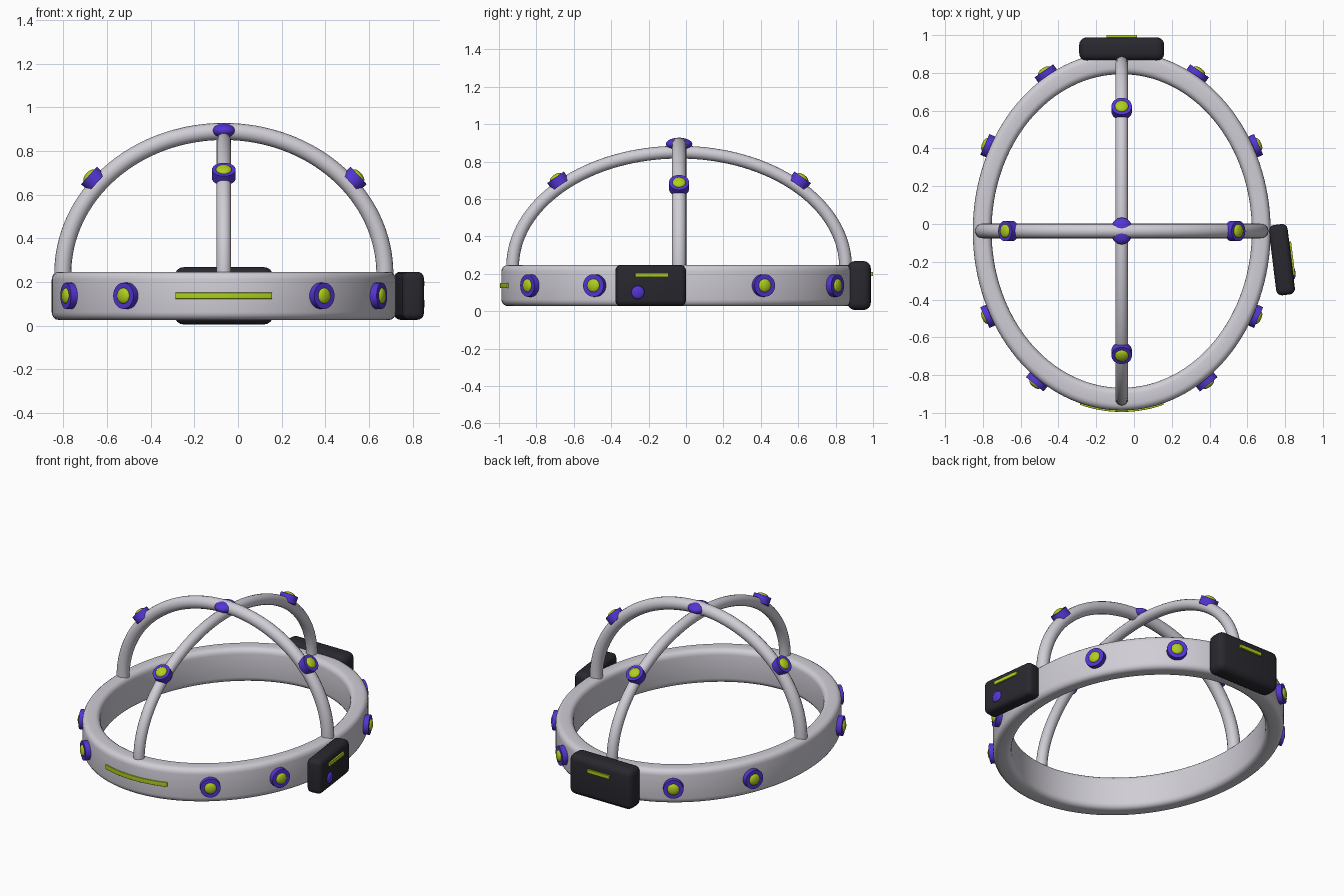
import bpy, bmesh
from math import sin, cos, pi, radians
from mathutils import Vector, Matrix

if "Cube" in bpy.data.objects:
    bpy.data.objects.remove(bpy.data.objects["Cube"], do_unlink=True)

CX, CY, CZ = -0.065, -0.037, 0.137     # band centre
SQUASH = 0.83                          # band width relative to its length


def material(name, rgb):
    m = bpy.data.materials.new(name)
    m.use_nodes = True
    m.diffuse_color = (*rgb, 1)
    m.node_tree.nodes["Principled BSDF"].inputs["Base Color"].default_value = (*rgb, 1)
    return m


GREY = material("light grey", (0.63, 0.61, 0.67))
DARK = material("charcoal", (0.022, 0.021, 0.028))
VIOLET = material("violet blue", (0.09, 0.035, 0.65))
LIME = material("lime", (0.42, 0.62, 0.012))


def finish(obj, mat, angle=40):
    obj.data.materials.clear()
    obj.data.materials.append(mat)
    bpy.ops.object.select_all(action='DESELECT')
    obj.select_set(True)
    bpy.context.view_layer.objects.active = obj
    bpy.ops.object.shade_smooth_by_angle(angle=radians(angle))
    return obj


def from_bmesh(name, bm, mat, matrix=Matrix()):
    bmesh.ops.recalc_face_normals(bm, faces=bm.faces)
    mesh = bpy.data.meshes.new(name)
    bm.to_mesh(mesh)
    bm.free()
    obj = bpy.data.objects.new(name, mesh)
    bpy.context.collection.objects.link(obj)
    obj.matrix_world = matrix
    return finish(obj, mat)


def rounded_box(name, size, bevel, mat, matrix):
    bm = bmesh.new()
    bmesh.ops.create_cube(bm, size=1, matrix=Matrix.Diagonal((*size, 1)))
    if bevel:
        bmesh.ops.bevel(bm, geom=bm.edges[:], offset=bevel, segments=4,
                        profile=0.5, affect='EDGES')
    return from_bmesh(name, bm, mat, matrix)


def disc(name, radius, depth, mat, matrix):
    bm = bmesh.new()
    bmesh.ops.create_cone(bm, cap_ends=True, segments=32, radius1=radius,
                          radius2=radius, depth=depth)
    return from_bmesh(name, bm, mat, matrix)


def dome(name, radii, mat, matrix):
    bm = bmesh.new()
    bmesh.ops.create_uvsphere(bm, u_segments=28, v_segments=14, radius=1,
                              matrix=Matrix.Diagonal((*radii, 1)))
    return from_bmesh(name, bm, mat, matrix)


def swept_band(name, inner, outer, height, bevel, start, sweep, steps, mat):
    """Rounded rectangle swept round the vertical axis, then squashed in x."""
    bm = bmesh.new()
    profile = []
    mid = (inner + outer) / 2
    half_w, half_h = (outer - inner) / 2 - bevel, height / 2 - bevel
    for k, (sx, sz) in enumerate([(1, 1), (-1, 1), (-1, -1), (1, -1)]):
        for j in range(5):
            a = (k + j / 4) * pi / 2
            r = mid + sx * half_w + bevel * cos(a)
            profile.append(bm.verts.new((r * cos(start), r * sin(start),
                                         sz * half_h + bevel * sin(a))))
    edges = [bm.edges.new((profile[i - 1], v)) for i, v in enumerate(profile)]
    bmesh.ops.spin(bm, geom=edges, axis=(0, 0, 1), cent=(0, 0, 0),
                   angle=sweep, steps=steps)
    bmesh.ops.remove_doubles(bm, verts=bm.verts, dist=0.0001)
    rim = [e for e in bm.edges if e.is_boundary]
    if rim:
        bmesh.ops.holes_fill(bm, edges=rim, sides=0)
    bmesh.ops.scale(bm, vec=(SQUASH, 1, 1), verts=bm.verts)
    return from_bmesh(name, bm, mat, Matrix.Translation((CX, CY, CZ)))


def aim(pos, normal):
    return Matrix.Translation(pos) @ Vector(normal).to_track_quat('Z', 'Y').to_matrix().to_4x4()


def sensor(name, pos, normal, radius):
    n = Vector(normal).normalized()
    pos = Vector(pos)
    disc(name + "_base", radius, 0.05, VIOLET, aim(pos, n))
    dome(name + "_lens", (0.036, 0.036, 0.016), LIME, aim(pos + n * 0.024, n))


# Head band and its front light strip
swept_band("head_band", 0.83, 0.95, 0.22, 0.035, 0, 2 * pi, 128, GREY)
swept_band("front_light_strip", 0.94, 0.958, 0.028, 0.002,
           radians(-90 - 16.2), radians(32.4), 24, LIME)

# Sensors round the band, mirrored left and right
for label, deg in [("front", -56), ("front_side", -28), ("back_side", 28), ("back", 60)]:
    for side, sx in [("left", 1), ("right", -1)]:
        c, s = cos(radians(deg)), sin(radians(deg))
        n = Vector((sx * c / SQUASH, s, 0)).normalized()
        p = Vector((CX + sx * c * 0.95 * SQUASH, CY + s * 0.95, CZ)) + n * 0.006
        sensor(f"{label}_{side}_sensor", p, n, 0.06)


# Overhead arches, each with a sensor on both shoulders
def arch(name, along, span, top, tube, shoulder):
    base = 0.237
    rise = top - base
    centre = Vector((CX, CY, base))
    along = Vector(along)
    up = Vector((0, 0, 1))
    pts = [centre + along * span * cos(pi * i / 64) + up * rise * sin(pi * i / 64)
           for i in range(65)]
    pts = [pts[0] - up * 0.05] + pts + [pts[-1] - up * 0.05]
    curve = bpy.data.curves.new(name, 'CURVE')
    curve.dimensions = '3D'
    curve.bevel_depth = tube
    curve.bevel_resolution = 6
    curve.use_fill_caps = True
    spline = curve.splines.new('POLY')
    spline.points.add(len(pts) - 1)
    for sp, p in zip(spline.points, pts):
        sp.co = (*p, 1)
    obj = bpy.data.objects.new(name, curve)
    bpy.context.collection.objects.link(obj)
    bpy.ops.object.select_all(action='DESELECT')
    obj.select_set(True)
    bpy.context.view_layer.objects.active = obj
    bpy.ops.object.convert(target='MESH')
    finish(bpy.context.view_layer.objects.active, GREY)
    c, s = cos(radians(shoulder)), sin(radians(shoulder))
    for end, d in [("first", 1), ("second", -1)]:
        n = (along * d * c / span + up * s / rise).normalized()
        p = centre + along * d * span * c + up * rise * s + n * (tube - 0.004)
        sensor(f"{name}_{end}_sensor", p, n, 0.054)


arch("side_to_side_arch", (1, 0, 0), 0.738, 0.89, 0.039, 39)
arch("front_to_back_arch", (0, 1, 0), 0.89, 0.85, 0.034, 45)

# Crown hub where the arches cross
dome("crown_hub", (0.06, 0.071, 0.034), VIOLET, Matrix.Translation((CX, CY, 0.893)))

# Rear pack with its light strip
rounded_box("rear_pack", (0.45, 0.125, 0.262), 0.04, DARK,
            Matrix.Translation((CX, 0.926, CZ)))
rounded_box("rear_light_strip", (0.16, 0.02, 0.022), 0, LIME,
            Matrix.Translation((CX, 0.99, 0.198)))

# Side module, slightly turned, with light strip and round button
turn = Matrix.Translation((0.783, -0.189, CZ)) @ Matrix.Rotation(radians(7), 4, 'Z')
rounded_box("side_module", (0.1, 0.375, 0.22), 0.03, DARK, turn)
rounded_box("side_light_strip", (0.02, 0.18, 0.022), 0, LIME,
            turn @ Matrix.Translation((0.05, 0.0, 0.056)))
dome("side_button", (0.013, 0.035, 0.035), VIOLET,
     turn @ Matrix.Translation((0.05, -0.075, -0.037)))
